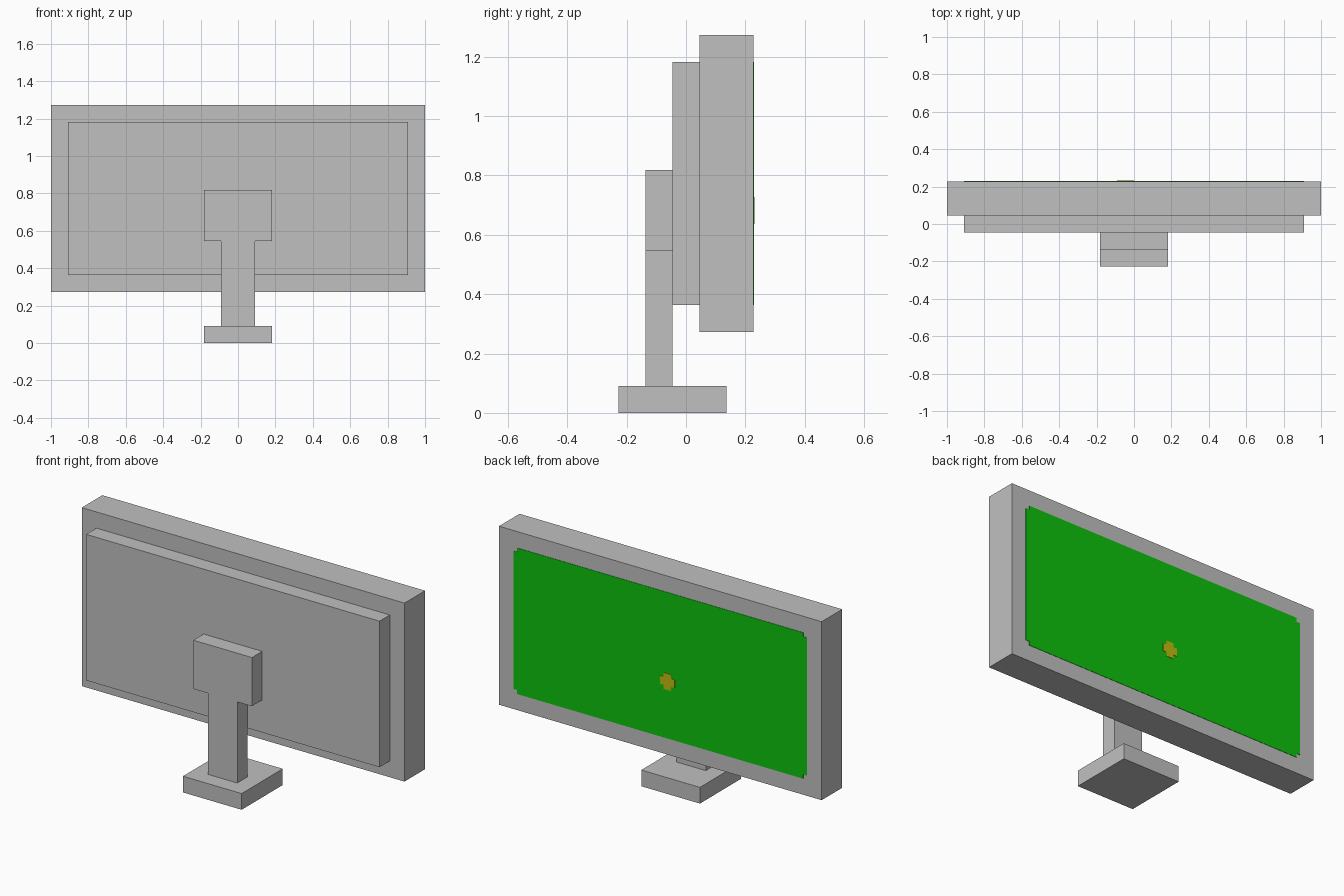
import bpy, bmesh

if "Cube" in bpy.data.objects:
    bpy.data.objects.remove(bpy.data.objects["Cube"], do_unlink=True)

U = 1 / 11  # one design unit; the panel is 22 units wide


def material(name, rgb):
    m = bpy.data.materials.new(name)
    m.use_nodes = True
    m.diffuse_color = (*rgb, 1)
    m.node_tree.nodes["Principled BSDF"].inputs["Base Color"].default_value = (*rgb, 1)
    return m


GREY = material("grey plastic", (0.53, 0.53, 0.53))
GREEN = material("screen green", (0.004, 0.54, 0.004))
YELLOW = material("dot yellow", (0.54, 0.49, 0.005))


def extrude_y(name, outline, y0, y1, mat):
    """Solid from an (x, z) outline, pushed from y0 to y1."""
    bm = bmesh.new()
    face = bm.faces.new([bm.verts.new((x, y0, z)) for x, z in outline])
    out = bmesh.ops.extrude_face_region(bm, geom=[face])
    verts = [g for g in out["geom"] if isinstance(g, bmesh.types.BMVert)]
    bmesh.ops.translate(bm, verts=verts, vec=(0, y1 - y0, 0))
    bmesh.ops.recalc_face_normals(bm, faces=bm.faces)
    me = bpy.data.meshes.new(name)
    bm.to_mesh(me)
    bm.free()
    me.materials.append(mat)
    ob = bpy.data.objects.new(name, me)
    bpy.context.collection.objects.link(ob)
    return ob


def box(name, x, y, z):
    """Grey box from ranges in design units."""
    outline = [(x[0]*U, z[0]*U), (x[1]*U, z[0]*U), (x[1]*U, z[1]*U), (x[0]*U, z[1]*U)]
    return extrude_y(name, outline, y[0]*U, y[1]*U, GREY)


def notched(cx, cz, w, h, n):
    """Rectangle outline with a small square missing at each corner."""
    pts = []
    for sx, sz in ((-1, -1), (1, -1), (1, 1), (-1, 1)):
        a = (sx*(w/2), sz*(h/2 - n))
        b = (sx*(w/2 - n), sz*(h/2 - n))
        c = (sx*(w/2 - n), sz*(h/2))
        pts += [a, b, c] if sx*sz > 0 else [c, b, a]
    return [((cx + x)*U, (cz + z)*U) for x, z in pts]


# Stand
box("stand_base", (-2, 2), (-2.5, 1.5), (0, 1))
box("stand_post", (-1, 1), (-1.5, -0.5), (1, 6))
box("stand_mount", (-2, 2), (-1.5, -0.5), (6, 9))

# Housing and panel
box("rear_housing", (-10, 10), (-0.5, 0.5), (4, 13))
box("panel_frame", (-11, 11), (0.5, 2.5), (3, 14))

# Display surface and its dot
extrude_y("screen", notched(0, 8.5, 20, 9, 0.25), 2.5*U, 2.5*U + 0.002, GREEN)
extrude_y("screen_dot", notched(-0.5, 7.5, 1, 1, 0.25), 2.5*U + 0.002, 2.5*U + 0.004, YELLOW)
